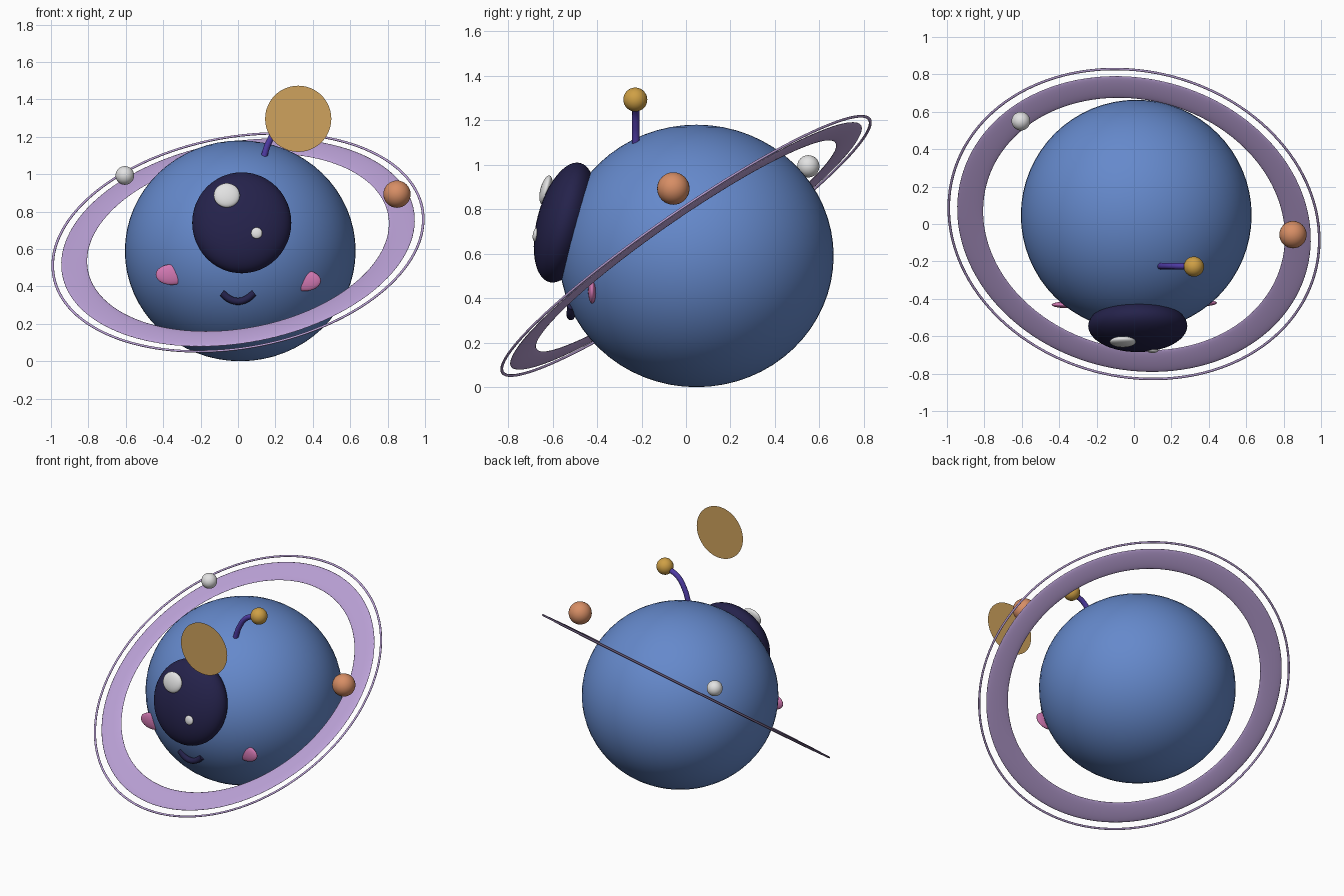
import bpy, math
from mathutils import Vector

if "Cube" in bpy.data.objects:
    bpy.data.objects.remove(bpy.data.objects["Cube"])


def material(name, rgb):
    m = bpy.data.materials.new(name)
    m.diffuse_color = (*rgb, 1)
    m.use_nodes = True
    m.node_tree.nodes["Principled BSDF"].inputs["Base Color"].default_value = m.diffuse_color
    return m


BLUE = material("planet_blue", (0.13, 0.25, 0.60))
NAVY = material("dark_navy", (0.018, 0.016, 0.07))
LILAC = material("ring_lilac", (0.50, 0.36, 0.68))
WHITE = material("soft_white", (0.76, 0.76, 0.76))
PINK = material("cheek_pink", (0.65, 0.19, 0.45))
INDIGO = material("antenna_indigo", (0.08, 0.045, 0.38))
GOLD = material("gold", (0.62, 0.35, 0.06))
AMBER = material("pale_amber", (0.62, 0.36, 0.11))
ORANGE = material("moon_orange", (0.68, 0.27, 0.13))


def finish(name, mat, smooth=True):
    ob = bpy.context.object
    ob.name = name
    ob.data.materials.append(mat)
    if smooth:
        bpy.ops.object.shade_smooth()
    return ob


def ball(name, loc, size, mat, tilt=0, seg=32):
    bpy.ops.mesh.primitive_uv_sphere_add(segments=seg, ring_count=seg // 2, radius=1,
                                         location=loc, rotation=(math.radians(tilt), 0, 0))
    bpy.context.object.scale = size if isinstance(size, tuple) else (size,) * 3
    return finish(name, mat)


def tube(name, points, radius, mat):
    """Round tube along a smooth path."""
    cu = bpy.data.curves.new(name, 'CURVE')
    cu.dimensions = '3D'
    cu.bevel_depth = radius
    cu.bevel_resolution = 4
    cu.use_fill_caps = True
    sp = cu.splines.new('BEZIER')
    sp.bezier_points.add(len(points) - 1)
    for bp, p in zip(sp.bezier_points, points):
        bp.co = p
        bp.handle_left_type = bp.handle_right_type = 'AUTO'
    cu.materials.append(mat)
    ob = bpy.data.objects.new(name, cu)
    bpy.context.collection.objects.link(ob)
    return ob


def ring(name, major, minor, flat):
    """Flattened torus lying in the tilted ring plane."""
    bpy.ops.mesh.primitive_torus_add(major_radius=major, minor_radius=minor,
                                     major_segments=128, minor_segments=16,
                                     location=(0, 0, 0.635))
    ob = bpy.context.object
    normal = Vector((-0.15, -0.562, 0.813))
    ob.rotation_euler = normal.to_track_quat('Z', 'Y').to_euler()
    ob.scale = (1, 1, flat)
    return finish(name, LILAC)


# Planet body
ball("planet", (0.012, 0.047, 0.59), (0.617, 0.617, 0.59), BLUE, seg=64)

# Rings
ring("wide_ring", 0.886, 0.07, 0.12)
ring("thin_outer_ring", 1.002, 0.007, 0.8)

# Eye and its glints
ball("eye", (0.02, -0.545, 0.74), (0.265, 0.125, 0.277), NAVY, tilt=-14.6, seg=48)
ball("large_glint", (-0.06, -0.63, 0.887), (0.07, 0.025, 0.067), WHITE, tilt=-15)
ball("small_glint", (0.10, -0.677, 0.685), (0.03, 0.012, 0.03), WHITE, tilt=-8)

# Cheeks
ball("left_cheek", (-0.355, -0.432, 0.463), (0.085, 0.018, 0.055), PINK)
ball("right_cheek", (0.358, -0.422, 0.430), (0.085, 0.018, 0.055), PINK)

# Smile
tube("mouth", [(-0.085, -0.515, 0.365), (-0.045, -0.518, 0.332), (0, -0.518, 0.32),
               (0.045, -0.518, 0.332), (0.085, -0.515, 0.365)], 0.019, NAVY)

# Antenna
tube("antenna_stalk", [(0.135, -0.225, 1.08), (0.165, -0.225, 1.17),
                       (0.22, -0.225, 1.25), (0.31, -0.225, 1.29)], 0.017, INDIGO)
ball("antenna_tip", (0.32, -0.228, 1.293), 0.054, GOLD)

# Floating halo disc, facing the front
bpy.ops.mesh.primitive_circle_add(vertices=48, radius=0.177, fill_type='NGON',
                                  location=(0.322, -0.83, 1.296),
                                  rotation=(math.pi / 2, 0, 0))
finish("glow_disc", AMBER, smooth=False)

# Moons
ball("orange_moon", (0.85, -0.057, 0.893), 0.073, ORANGE)
ball("white_moon", (-0.605, 0.55, 0.993), 0.05, WHITE)
